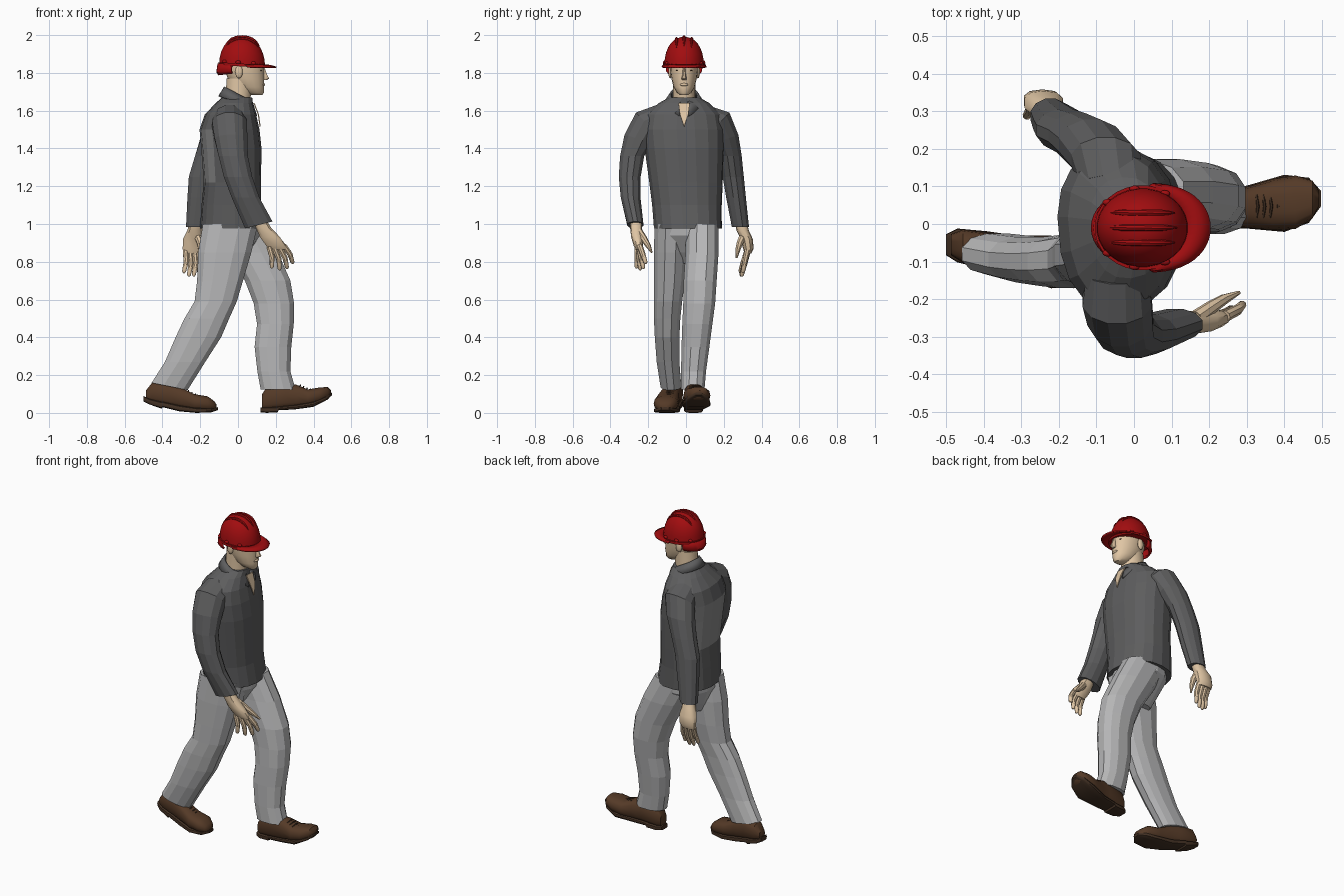
import bpy, bmesh, math
from math import sin, cos, pi, radians
from mathutils import Vector


def material(name, r, g, b):
    m = bpy.data.materials.new(name)
    m.diffuse_color = (r, g, b, 1)
    return m


SHIRT = material("shirt_grey", .11, .11, .112)
PATCH = material("back_panel_grey", .25, .25, .25)
CLOTH = material("trouser_grey", .47, .47, .475)
SKIN = material("skin", .74, .56, .37)
RED = material("helmet_red", .36, .004, .005)
BROWN = material("shoe_brown", .09, .042, .02)
DARK = material("sole_brown", .055, .03, .017)


def finish(name, bm, mat, smooth=False, thick=0):
    bmesh.ops.recalc_face_normals(bm, faces=bm.faces)
    me = bpy.data.meshes.new(name)
    bm.to_mesh(me)
    bm.free()
    me.materials.append(mat)
    ob = bpy.data.objects.new(name, me)
    bpy.context.collection.objects.link(ob)
    if thick:
        mod = ob.modifiers.new("thickness", 'SOLIDIFY')
        mod.thickness, mod.offset = thick, 0
    if smooth:
        bpy.ops.object.select_all(action='DESELECT')
        ob.select_set(True)
        bpy.context.view_layer.objects.active = ob
        bpy.ops.object.shade_smooth_by_angle(angle=radians(40))
    return ob


def skin_rings(bm, rings, closed=True):
    vs = [[bm.verts.new(p) for p in r] for r in rings]
    n = len(vs[0])
    for r, s in zip(vs, vs[1:]):
        for i in range(n if closed else n - 1):
            j = (i + 1) % n
            bm.faces.new((r[i], r[j], s[j], s[i]))
    if closed:
        bm.faces.new(vs[0])
        bm.faces.new(vs[-1])


def power(c, p):
    return math.copysign(abs(c) ** p, c)


def loft(name, rings, mat, n=12, p=1, smooth=False, yaw=0):
    """Level rings: x, y, z, half x, half y, optional slope along x and along y."""
    out = []
    for x, y, z, a, b, *t in rings:
        sx, sy = (t + [0, 0])[:2]
        ring = []
        for i in range(n):
            th = 2 * pi * (i + .5) / n
            u, v = a * power(cos(th), p), b * power(sin(th), p)
            ring.append((x + u * cos(yaw) - v * sin(yaw), y + u * sin(yaw) + v * cos(yaw),
                         z + u * sx + v * sy))
        out.append(ring)
    bm = bmesh.new()
    skin_rings(bm, out)
    return finish(name, bm, mat, smooth)


def loft_x(name, rings, mat, n=14, p=.75):
    """Upright rings along x: x, y, z low, z high, half width."""
    out = [[(x, y + w * power(cos(2 * pi * i / n), p),
             (lo + hi) / 2 + (hi - lo) / 2 * power(sin(2 * pi * i / n), p)) for i in range(n)]
           for x, y, lo, hi, w in rings]
    bm = bmesh.new()
    skin_rings(bm, out)
    return finish(name, bm, mat, True)


def tube(name, pts, radii, mat, n=8):
    pts = [Vector(q) for q in pts]
    out = []
    for i, q in enumerate(pts):
        d = (pts[min(i + 1, len(pts) - 1)] - pts[max(i - 1, 0)]).normalized()
        u = d.cross(Vector((.3, 1, .1)) if abs(d.y) < .9 else Vector((0, 0, 1))).normalized()
        v = d.cross(u)
        out.append([q + radii[i] * (u * cos(2 * pi * k / n) + v * sin(2 * pi * k / n)) for k in range(n)])
    bm = bmesh.new()
    skin_rings(bm, out)
    return finish(name, bm, mat, True)


def strip(name, lo, hi, steps, rows, mat, thick):
    """Open curved sheet; every row is a function of the angle."""
    angs = [radians(lo + (hi - lo) * i / steps) for i in range(steps + 1)]
    bm = bmesh.new()
    skin_rings(bm, [[f(a) for a in angs] for f in rows], closed=False)
    return finish(name, bm, mat, True, thick)


def ball(name, loc, size, mat):
    bm = bmesh.new()
    bmesh.ops.create_uvsphere(bm, u_segments=12, v_segments=8, radius=1)
    for v in bm.verts:
        v.co = Vector(loc) + Vector([c * s for c, s in zip(v.co, size)])
    return finish(name, bm, mat, True)


# Shirt body with a lighter back panel
shirt = loft("shirt_body", [
    (-.03, .01, .975, .17, .18), (-.035, .005, 1.1, .157, .185), (-.03, 0, 1.22, .15, .195),
    (-.035, -.01, 1.4, .158, .21), (-.045, -.015, 1.5, .157, .215), (-.04, -.015, 1.58, .134, .2),
    (-.02, -.01, 1.64, .097, .135), (-.005, -.01, 1.67, .08, .08)], SHIRT, 18, .85, yaw=.09)
shirt.data.materials.append(PATCH)
for f in shirt.data.polygons:
    if f.normal.x < -.75 and 1.2 < f.center.z < 1.5:
        f.material_index = 1

# Sleeves, turning from the shoulder down to the cuff
loft("right_sleeve", [
    (-.045, -.13, 1.565, .085, .03, 0, -2.2), (-.045, -.205, 1.53, .095, .062, 0, -1),
    (-.037, -.25, 1.45, .09, .078, 0, -.3), (-.025, -.285, 1.36, .08, .066),
    (0, -.298, 1.25, .078, .06), (.04, -.293, 1.14, .076, .054), (.11, -.268, .995, .075, .044, .25)],
    SHIRT, 12)
loft("left_sleeve", [
    (-.06, .1, 1.56, .085, .03, 0, 2.2), (-.075, .17, 1.53, .095, .062, 0, 1),
    (-.112, .21, 1.45, .09, .07, 0, .3), (-.15, .235, 1.36, .08, .062),
    (-.185, .25, 1.25, .078, .058), (-.2, .265, 1.14, .07, .054), (-.222, .288, .985, .055, .047)],
    SHIRT, 12)

# Collar and open neck
strip("collar", 14, 346, 24, [
    lambda a: (.003 + .072 * cos(a), -.01 + .07 * sin(a), 1.685 - .04 * cos(a)),
    lambda a: (.0 + .1 * cos(a), -.01 + .1 * sin(a),
               1.645 - .03 * cos(a) - .05 * max(0, cos(a)) ** 3)], SHIRT, .01)
bm = bmesh.new()
bm.faces.new([bm.verts.new(c) for c in (
    (.117, -.01, 1.515), (.108, .012, 1.58), (.085, .02, 1.64), (.085, -.04, 1.64), (.108, -.032, 1.58))])
finish("neck_opening", bm, SKIN, thick=.006)

# Trousers
loft("right_trouser_leg", [
    (-.04, -.08, 1.0, .15, .088), (-.07, -.083, .85, .145, .09), (-.095, -.088, .7, .125, .085),
    (-.118, -.095, .59, .115, .077), (-.165, -.1, .5, .122, .072), (-.21, -.1, .4, .124, .067),
    (-.28, -.095, .27, .11, .062), (-.362, -.08, .14, .098, .056, -.2)], CLOTH, 12, .85)
loft("left_trouser_leg", [
    (.0, .085, 1.0, .135, .088), (.08, .085, .85, .135, .09), (.157, .075, .7, .124, .09),
    (.19, .07, .58, .11, .087), (.198, .06, .47, .1, .082), (.185, .05, .35, .1, .076),
    (.19, .04, .22, .09, .068), (.212, .036, .125, .095, .064)], CLOTH, 12, .85)
loft("trouser_seat", [(-.03, .005, 1.02, .155, .168), (-.03, .005, .94, .15, .166),
                      (-.04, 0, .85, .1, .1), (-.05, 0, .79, .06, .04)], CLOTH, 14)

# Shoes
loft_x("left_shoe", [
    (.128, .04, .02, .1, .03), (.15, .04, .015, .135, .043), (.25, .04, .02, .16, .05),
    (.31, .045, .025, .15, .056), (.37, .052, .035, .125, .068), (.43, .058, .05, .135, .071),
    (.475, .065, .07, .138, .05), (.492, .068, .09, .12, .02)], BROWN)
loft_x("left_sole", [
    (.12, .04, .003, .03, .03), (.15, .04, 0, .03, .047), (.21, .04, .003, .032, .051),
    (.215, .04, .014, .034, .051), (.3, .045, .018, .042, .057), (.4, .055, .032, .06, .076),
    (.465, .063, .065, .088, .06), (.498, .068, .094, .108, .02)], DARK, p=.5)
loft_x("right_shoe", [
    (-.487, -.055, .07, .12, .028), (-.455, -.059, .055, .16, .044), (-.37, -.074, .035, .16, .048),
    (-.3, -.088, .022, .135, .053), (-.23, -.1, .012, .1, .064), (-.16, -.107, .01, .088, .064),
    (-.125, -.11, .012, .062, .042), (-.114, -.11, .02, .045, .02)], BROWN)
loft_x("right_sole", [
    (-.5, -.055, .06, .09, .028), (-.47, -.057, .045, .075, .045), (-.405, -.068, .022, .06, .05),
    (-.4, -.068, .03, .06, .05), (-.31, -.086, .008, .04, .055), (-.22, -.101, 0, .026, .07),
    (-.14, -.109, .003, .026, .058), (-.107, -.11, .014, .03, .02)], DARK, p=.5)
for side, x0, y0, z0, dz in (("left", .325, .047, .144, -.4), ("right", -.285, -.09, .124, -.5)):
    for i in range(4):
        x, z = x0 + i * .018, z0 + i * .018 * dz
        tube(f"{side}_lace_{i + 1}", [(x, y0 - .03, z - .008), (x + .005, y0, z + .002), (x, y0 + .03, z - .008)],
             [.004] * 3, DARK, 6)


# Hands: palm, four fingers and thumb
def hand(side, palm, fingers, thumb):
    loft(f"{side}_palm", palm, SKIN, 10, .8, True)
    for i, (a, b) in enumerate(fingers):
        a, b = Vector(a), Vector(b)
        mid = a.lerp(b, .5) + Vector((.008, 0, .002))
        tube(f"{side}_finger_{i + 1}", [a, mid, a.lerp(b, .93), b], [.0155, .0145, .011, .004], SKIN)
    tube(f"{side}_thumb", thumb, [.021, .018, .014, .005], SKIN)


hand("right", [(.115, -.266, 1.02, .038, .032), (.135, -.264, .98, .042, .032), (.17, -.26, .93, .055, .03),
               (.2, -.252, .885, .053, .025), (.21, -.248, .865, .047, .016)],
     [((.165, -.258, .88), (.18, -.262, .765)), ((.193, -.252, .875), (.222, -.242, .755)),
      ((.22, -.248, .875), (.262, -.225, .762)), ((.243, -.245, .885), (.292, -.212, .79))],
     [(.165, -.25, .96), (.205, -.222, .92), (.24, -.2, .885), (.28, -.182, .85)])
hand("left", [(-.224, .29, 1.01, .034, .032), (-.23, .3, .965, .04, .033), (-.24, .322, .92, .053, .032),
              (-.244, .33, .87, .051, .028), (-.245, .328, .845, .047, .018)],
     [((-.278, .324, .86), (-.286, .285, .74)), ((-.254, .328, .855), (-.26, .29, .722)),
      ((-.23, .328, .855), (-.234, .294, .722)), ((-.207, .325, .86), (-.207, .3, .74))],
     [(-.215, .305, .94), (-.2, .285, .9), (-.196, .275, .865), (-.195, .268, .82)])

# Head and face
loft("neck", [(-.005, -.01, 1.56, .07, .065), (0, -.01, 1.66, .066, .06), (.012, -.01, 1.77, .075, .06)],
     SKIN, 14, smooth=True)
loft("head", [
    (.1, -.01, 1.682, .028, .02), (.085, -.01, 1.695, .053, .038), (.062, -.01, 1.725, .076, .056),
    (.042, -.01, 1.77, .098, .067), (.035, -.01, 1.81, .103, .073), (.034, -.01, 1.86, .105, .075),
    (.03, -.01, 1.92, .085, .066)], SKIN, 18, smooth=True)
loft("nose", [(.138, -.01, 1.762, .016, .012), (.143, -.01, 1.77, .024, .015),
              (.138, -.01, 1.79, .018, .01), (.132, -.01, 1.825, .01, .007)], SKIN, 8, smooth=True)
ball("lips", (.134, -.01, 1.738), (.01, .022, .008), SKIN)
for side, s in (("left", 1), ("right", -1)):
    ball(f"{side}_ear", (.005, -.01 + s * .073, 1.805), (.02, .011, .034), SKIN)
    ball(f"{side}_eye", (.121, -.01 + s * .032, 1.812), (.006, .012, .0035), DARK)

# Hard hat: shell, rim, brim, ridges, rear band, side clips
HX, HY, HZ = .022, -.01, 1.84


def dome(t):
    """Radius and height factors of the shell at elevation t."""
    return cos(t) ** .88, sin(t) ** .95


loft("helmet_shell", [(HX, HY, HZ + .15 * dome(t)[1], .122 * dome(t)[0], .105 * dome(t)[0], -.06 * cos(t))
                      for t in [radians(d) for d in (0, 12, 25, 38, 50, 62, 73, 82, 88)]], RED, 28, smooth=True)
loft("helmet_rim", [(HX, HY, z, .127, .113, -.06) for z in (1.834, 1.849)], RED, 28, smooth=True)
strip("helmet_brim", -85, 85, 22, [
    lambda a: (HX + .118 * cos(a), HY + .103 * sin(a), 1.842),
    lambda a: (HX + .15 * cos(a) ** .8, HY + .113 * sin(a), 1.838),
    lambda a: (HX + .181 * cos(a) ** .75, HY + .116 * sin(a), 1.829)], RED, .008)
strip("helmet_rear_band", 115, 245, 14, [
    lambda a: (HX + .125 * cos(a), HY + .104 * sin(a), 1.85),
    lambda a: (HX + .132 * cos(a), HY + .1 * sin(a), 1.815 + .01 * cos(a)),
    lambda a: (HX + .122 * cos(a), HY + .09 * sin(a), 1.805 + .015 * cos(a))], RED, .01)
for i, dy in enumerate((-.04, 0, .04)):
    k = math.sqrt(1 - (dy / .112) ** 2)
    pts = [(HX + .119 * k * dome(abs(t))[0] * s, HY + dy, HZ + .151 * k * dome(abs(t))[1])
           for t, s in [(radians(90 - abs(d)), 1 if d > 0 else -1) for d in (48, 36, 24, 12, 1, -12, -24, -36, -48)]]
    tube(f"helmet_ridge_{i + 1}", pts, [.002, .006] + [.0085] * 5 + [.006, .002], RED)
for i, deg in enumerate((60, 100, 140, 220, 260, 300)):
    a = radians(deg)
    ball(f"helmet_clip_{i + 1}", (HX + .12 * cos(a), HY + .105 * sin(a), 1.855 - .007 * cos(a)),
         (.014, .009, .009), RED)
